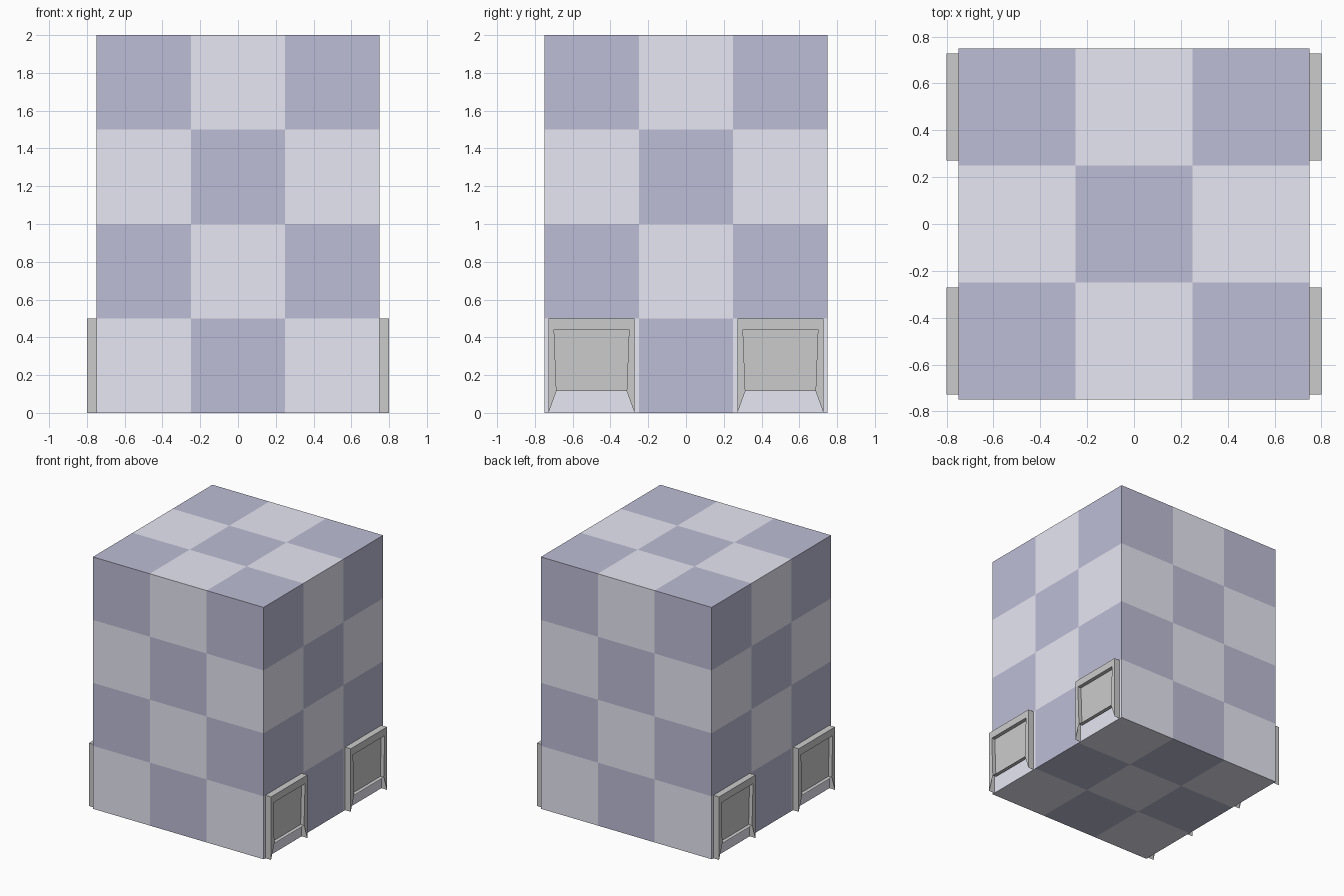
import bpy, bmesh
from math import floor
from mathutils import Vector

if "Cube" in bpy.data.objects:
    bpy.data.objects.remove(bpy.data.objects["Cube"])


def add_object(name, bm):
    bmesh.ops.recalc_face_normals(bm, faces=bm.faces)
    mesh = bpy.data.meshes.new(name)
    bm.to_mesh(mesh)
    bm.free()
    obj = bpy.data.objects.new(name, mesh)
    bpy.context.collection.objects.link(obj)
    return obj


def box(x0, x1, y0, y1, z0, z1):
    bm = bmesh.new()
    bmesh.ops.create_cube(bm, size=1)
    bmesh.ops.scale(bm, vec=(x1 - x0, y1 - y0, z1 - z0), verts=bm.verts)
    bmesh.ops.translate(bm, vec=((x0 + x1) / 2, (y0 + y1) / 2, (z0 + z1) / 2), verts=bm.verts)
    return bm


def material(name, color):
    mat = bpy.data.materials.new(name)
    mat.diffuse_color = color
    mat.use_nodes = True
    mat.node_tree.nodes["Principled BSDF"].inputs["Base Color"].default_value = mat.diffuse_color
    return mat


# Checkered block, cut into half-unit squares
bm = box(-0.75, 0.75, -0.75, 0.75, 0, 2)
for axis, cuts in enumerate([(-0.25, 0.25), (-0.25, 0.25), (0.5, 1.0, 1.5)]):
    for cut in cuts:
        point, normal = Vector(), Vector()
        point[axis], normal[axis] = cut, 1
        bmesh.ops.bisect_plane(bm, geom=bm.verts[:] + bm.edges[:] + bm.faces[:],
                               plane_co=point, plane_no=normal)
bm.normal_update()
for face in bm.faces:
    cell = face.calc_center_median() - face.normal * 0.1 + Vector((0.75, 0.75, 0))
    face.material_index = sum(floor(c / 0.5) for c in cell) % 2
block = add_object("checkered_block", bm)
block.data.materials.append(material("light_square", (0.80, 0.80, 0.907, 1)))
block.data.materials.append(material("dark_square", (0.512, 0.512, 0.674, 1)))


# Side panels: shallow covers, open behind and below, with a recessed window
def side_panel(name, sx, sy):
    bm = box(0.75, 0.80, 0.272, 0.728, 0, 0.5)
    bm.normal_update()
    open_faces = [f for f in bm.faces if f.normal.x < -0.5 or f.normal.z < -0.5]
    bmesh.ops.delete(bm, geom=open_faces, context='FACES')
    outer = next(f for f in bm.faces if f.normal.x > 0.5)
    bmesh.ops.inset_region(bm, faces=[outer], thickness=0.042)
    for v in outer.verts:
        v.co.z = 0.115 if v.co.z < 0.25 else 0.442
    walls = bmesh.ops.extrude_discrete_faces(bm, faces=[outer])
    bmesh.ops.translate(bm, vec=(-0.03, 0, 0), verts=walls["faces"][0].verts)
    bmesh.ops.scale(bm, vec=(sx, sy, 1), verts=bm.verts)
    add_object(name, bm)


for sx, side in ((-1, "left"), (1, "right")):
    for sy, end in ((-1, "front"), (1, "back")):
        side_panel(f"{side}_{end}_panel", sx, sy)
